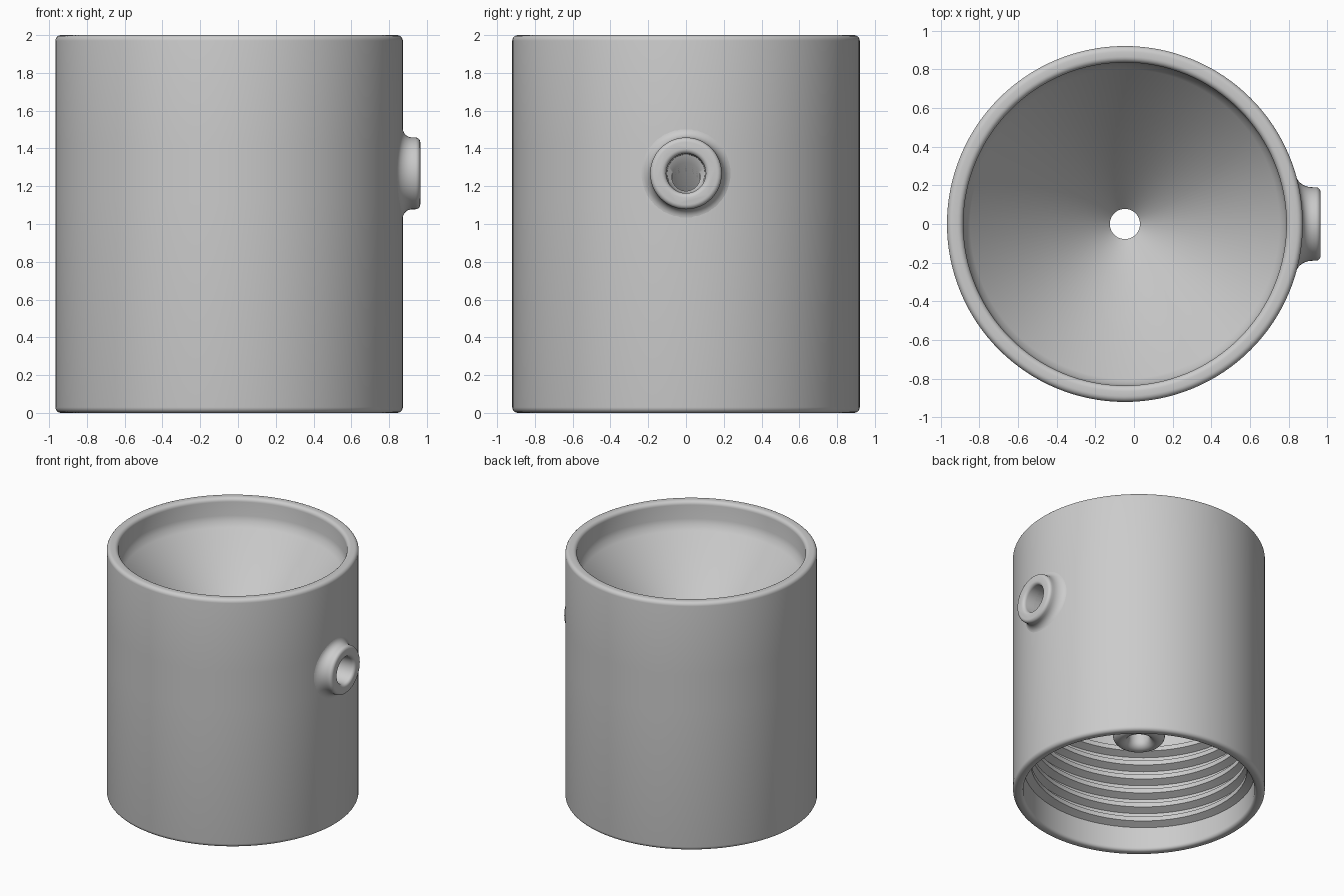
import bpy, bmesh, math
from mathutils import Vector

if "Cube" in bpy.data.objects:
    bpy.data.objects.remove(bpy.data.objects["Cube"], do_unlink=True)

CX = -0.047         # axis of the round body
R = 0.92            # outer radius
PORT_Z = 1.268

grey = bpy.data.materials.new("plain_grey")
grey.use_nodes = True
colour = (0.6, 0.6, 0.6, 1)
grey.diffuse_color = colour
grey.node_tree.nodes["Principled BSDF"].inputs["Base Color"].default_value = colour


def loft(name, rings, loop=False):
    """Skin a list of equal rings; either join the ends or cap them."""
    bm = bmesh.new()
    rows = [[bm.verts.new(p) for p in ring] for ring in rings]
    n = len(rows[0])
    pairs = list(zip(rows, rows[1:]))
    if loop:
        pairs.append((rows[-1], rows[0]))
    else:
        bm.faces.new(rows[0])
        bm.faces.new(rows[-1])
    for a, b in pairs:
        for i in range(n):
            j = (i + 1) % n
            bm.faces.new((a[i], a[j], b[j], b[i]))
    bmesh.ops.recalc_face_normals(bm, faces=bm.faces)
    mesh = bpy.data.meshes.new(name)
    bm.to_mesh(mesh)
    bm.free()
    mesh.materials.append(grey)
    obj = bpy.data.objects.new(name, mesh)
    bpy.context.collection.objects.link(obj)
    return obj


def turned(r, z, n=128):
    return [(CX + r * math.cos(t), r * math.sin(t), z)
            for t in (2 * math.pi * i / n for i in range(n))]


def side_ring(x, r, z=PORT_Z, sag=0, n=48):
    """Ring facing +x; sag bends it to follow the round body."""
    ring = []
    for i in range(n):
        t = 2 * math.pi * i / n
        y = r * math.cos(t)
        drop = R - math.sqrt(R * R - y * y)
        ring.append((x - sag * drop, y, z + r * math.sin(t)))
    return ring


def arc(cr, cz, rad, start, end, steps=5):
    return [(cr + rad * math.cos(a), cz + rad * math.sin(a))
            for a in (math.radians(start + (end - start) * i / steps)
                      for i in range(steps + 1))]


def use(obj):
    bpy.ops.object.select_all(action='DESELECT')
    obj.select_set(True)
    bpy.context.view_layer.objects.active = obj


def cut(obj, cutter):
    mod = obj.modifiers.new("bore", 'BOOLEAN')
    mod.operation = 'DIFFERENCE'
    mod.solver = 'EXACT'
    mod.object = cutter
    use(obj)
    bpy.ops.object.modifier_apply(modifier=mod.name)


# Body: outer wall, rounded rim, funnel, central spout with round lip, hollow socket
profile = (arc(R - 0.03, 0.03, 0.03, -90, 0)
           + [(R, PORT_Z - 0.15), (R, PORT_Z + 0.15)]
           + arc(R - 0.03, 1.97, 0.03, 0, 90)
           + arc(0.865, 1.97, 0.03, 90, 180)
           + [(0.835, 1.86), (0.825, 1.82), (0.80, 1.78)]
           + [(0.078, 1.04)]
           + arc(0.134, 0.48, 0.056, 180, 360, 10)
           + [(0.19, 1.0), (0.845, 1.0), (0.845, 0.03)]
           + arc(0.87, 0.025, 0.025, 180, 270, 4))
body = loft("funnel_body", [turned(r, z) for r, z in profile], loop=True)

# Side port with a filleted base, set into the wall
port_rings = [side_ring(0.75, 0.24, sag=1)]
for i in range(7):
    a = math.radians(15 * i)
    port_rings.append(side_ring(0.922 - 0.05 * math.cos(a), 0.24 - 0.05 * math.sin(a),
                                sag=math.cos(a)))
port_rings += [side_ring(x, r) for r, x in arc(0.165, 0.94, 0.025, 0, 90)]
port = loft("side_port", port_rings)

# Vent bore: flared mouth, straight part, narrower duct sloping down into the socket
bore_rings = [side_ring(1.0, 0.15)]
bore_rings += [side_ring(x, r) for r, x in arc(0.13, 0.94, 0.025, 90, 180)]
bore_rings += [side_ring(0.80, 0.10), side_ring(0.78, 0.075, 1.25),
               side_ring(0.38, 0.075, 0.84)]
bore = loft("vent_cutter", bore_rings)
cut(body, bore)
cut(port, bore)
bpy.data.objects.remove(bore, do_unlink=True)

# Screw thread: tapered rib swept along a helix inside the socket
PITCH, TURNS, STEPS = 0.118, 6, 96
section = [(0.86, -0.05), (0.79, -0.018), (0.79, 0.018), (0.86, 0.05)]
thread_rings = []
for i in range(TURNS * STEPS + 1):
    t = 2 * math.pi * i / STEPS
    z = 0.16 + PITCH * i / STEPS
    fade = min(1, i / 12, (TURNS * STEPS - i) / 12)
    ring = []
    for r, dz in section:
        reach = 0.86 - (0.86 - r) * fade
        ring.append(Vector((CX + reach * math.cos(t), reach * math.sin(t), z + dz)))
    thread_rings.append(ring)
thread = loft("screw_thread", thread_rings)

for obj in (body, port, thread):
    use(obj)
    bpy.ops.object.shade_smooth_by_angle(angle=math.radians(35))
